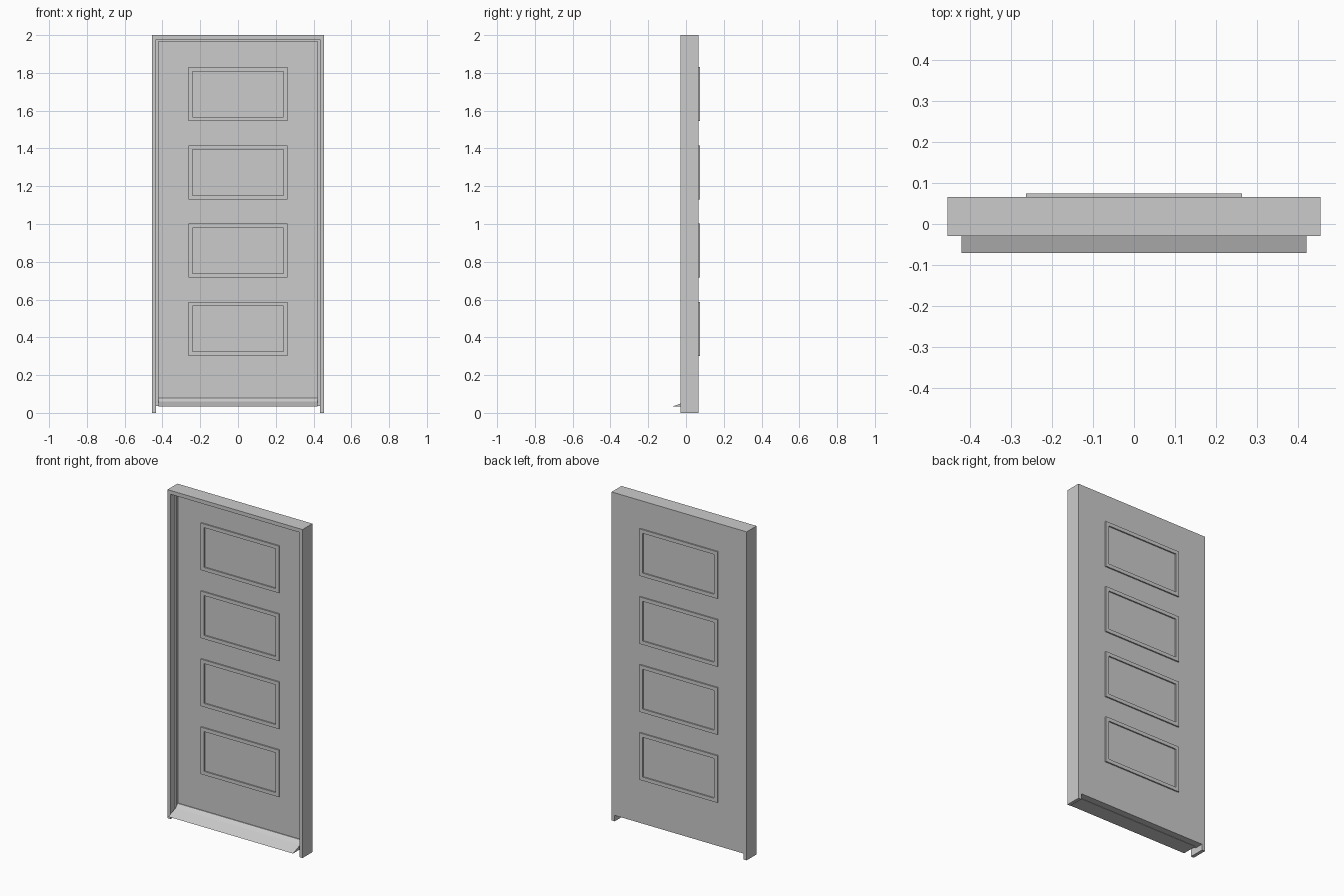
import bpy, bmesh

if "Cube" in bpy.data.objects:
    bpy.data.objects.remove(bpy.data.objects["Cube"])

def mesh_object(name, bm):
    bmesh.ops.recalc_face_normals(bm, faces=bm.faces[:])
    me = bpy.data.meshes.new(name)
    bm.to_mesh(me)
    bm.free()
    ob = bpy.data.objects.new(name, me)
    bpy.context.collection.objects.link(ob)
    return ob

def extruded(name, points, direction):
    bm = bmesh.new()
    face = bm.faces.new([bm.verts.new(p) for p in points])
    res = bmesh.ops.extrude_face_region(bm, geom=[face], use_keep_orig=True)
    verts = [g for g in res["geom"] if isinstance(g, bmesh.types.BMVert)]
    bmesh.ops.translate(bm, verts=verts, vec=direction)
    return mesh_object(name, bm)

def arch(name, xo, xi, zt_o, zt_i, z0, y0, y1):
    """Square-headed surround, open at the bottom."""
    pts = [(-xo, z0), (-xo, zt_o), (xo, zt_o), (xo, z0),
           (xi, z0), (xi, zt_i), (-xi, zt_i), (-xi, z0)]
    return extruded(name, [(x, y0, z) for x, z in pts], (0, y1 - y0, 0))

def ring(name, hx, z0, z1, w, y0, y1):
    """Rectangular moulding: outer and inner loops bridged on all sides."""
    bm = bmesh.new()
    loops = []
    for y, i in ((y0, 0), (y0, w), (y1, w), (y1, 0)):
        x = hx - i
        loops.append([bm.verts.new(p) for p in
                      ((-x, y, z0 + i), (x, y, z0 + i), (x, y, z1 - i), (-x, y, z1 - i))])
    for a, b in zip(loops, loops[1:] + loops[:1]):
        for k in range(4):
            n = (k + 1) % 4
            bm.faces.new((a[k], a[n], b[n], b[k]))
    return mesh_object(name, bm)

BACK, FRONT, LEAF = 0.066, -0.029, 0.025

# outer frame and door stop
arch("door_frame", 0.455, 0.434, 2.0, 1.977, 0.0, FRONT, BACK)
arch("door_stop", 0.434, 0.422, 1.977, 1.967, 0.036, 0.013, LEAF)

# door leaf, flush with the back of the frame
extruded("door_leaf", [(-0.434, LEAF, 0.036), (0.434, LEAF, 0.036),
                       (0.434, LEAF, 1.977), (-0.434, LEAF, 1.977)],
         (0, BACK - LEAF, 0))

# sloping weather sill
sill = [(-0.071, 0.034), (LEAF, 0.034), (LEAF, 0.08), (0.02, 0.08), (0.0, 0.06)]
extruded("weather_sill", [(-0.42, y, z) for y, z in sill], (0.84, 0, 0))

# raised panel mouldings on both faces
for i in range(4):
    z = 0.302 + i * 0.414
    ring(f"back_moulding_{i + 1}", 0.263, z, z + 0.286, 0.022, BACK, BACK + 0.008)
    ring(f"front_moulding_{i + 1}", 0.263, z, z + 0.286, 0.022, LEAF - 0.008, LEAF)
